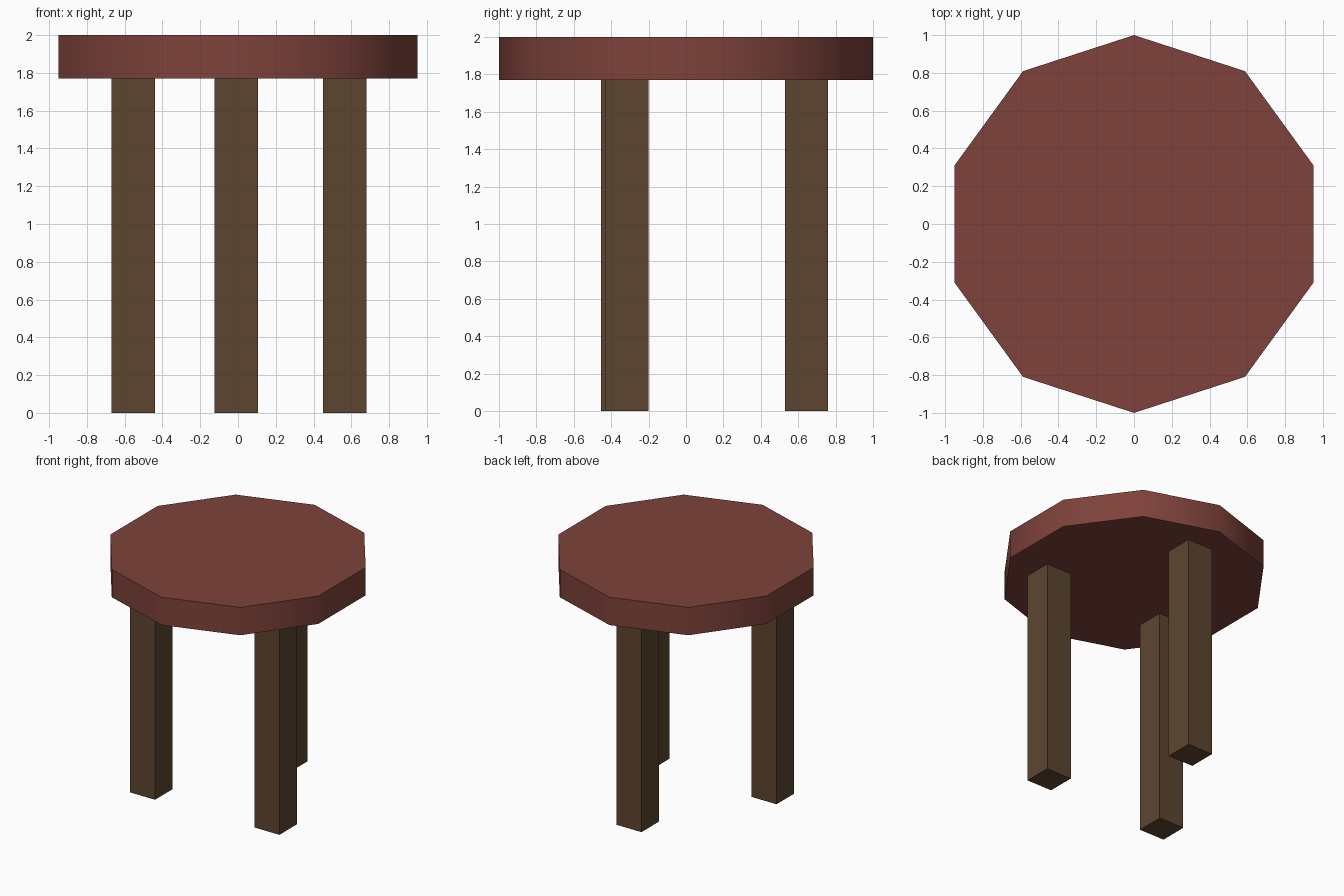
import bpy
import math

cube = bpy.data.objects.get("Cube")
if cube:
    bpy.data.objects.remove(cube, do_unlink=True)


def make_material(name, color):
    mat = bpy.data.materials.new(name)
    mat.use_nodes = True
    mat.diffuse_color = color
    bsdf = next(n for n in mat.node_tree.nodes if n.type == 'BSDF_PRINCIPLED')
    bsdf.inputs["Base Color"].default_value = color
    return mat


red = make_material("red_brown", (0.21, 0.055, 0.043, 1))
wood = make_material("dark_wood", (0.11, 0.06, 0.028, 1))

UNDERSIDE = 1.77
LEG_WIDTH = 0.23

# Ten-sided seat, with a corner at front and back and a softly shaded rim
bpy.ops.mesh.primitive_cylinder_add(vertices=10, radius=1, depth=2 - UNDERSIDE,
                                    location=(0, 0, (2 + UNDERSIDE) / 2))
seat = bpy.context.object
seat.name = "seat"
seat.data.materials.append(red)
bpy.ops.object.shade_smooth_by_angle(angle=math.radians(40))

# Three square legs, placed slightly unevenly
legs = {
    "front_right_leg": (-0.555, -0.34),
    "front_left_leg": (0.565, -0.315),
    "back_leg": (-0.01, 0.645),
}
for name, (x, y) in legs.items():
    bpy.ops.mesh.primitive_cube_add(size=1, location=(x, y, UNDERSIDE / 2))
    leg = bpy.context.object
    leg.name = name
    leg.scale = (LEG_WIDTH, LEG_WIDTH, UNDERSIDE)
    bpy.ops.object.transform_apply(location=False, rotation=False, scale=True)
    leg.data.materials.append(wood)
